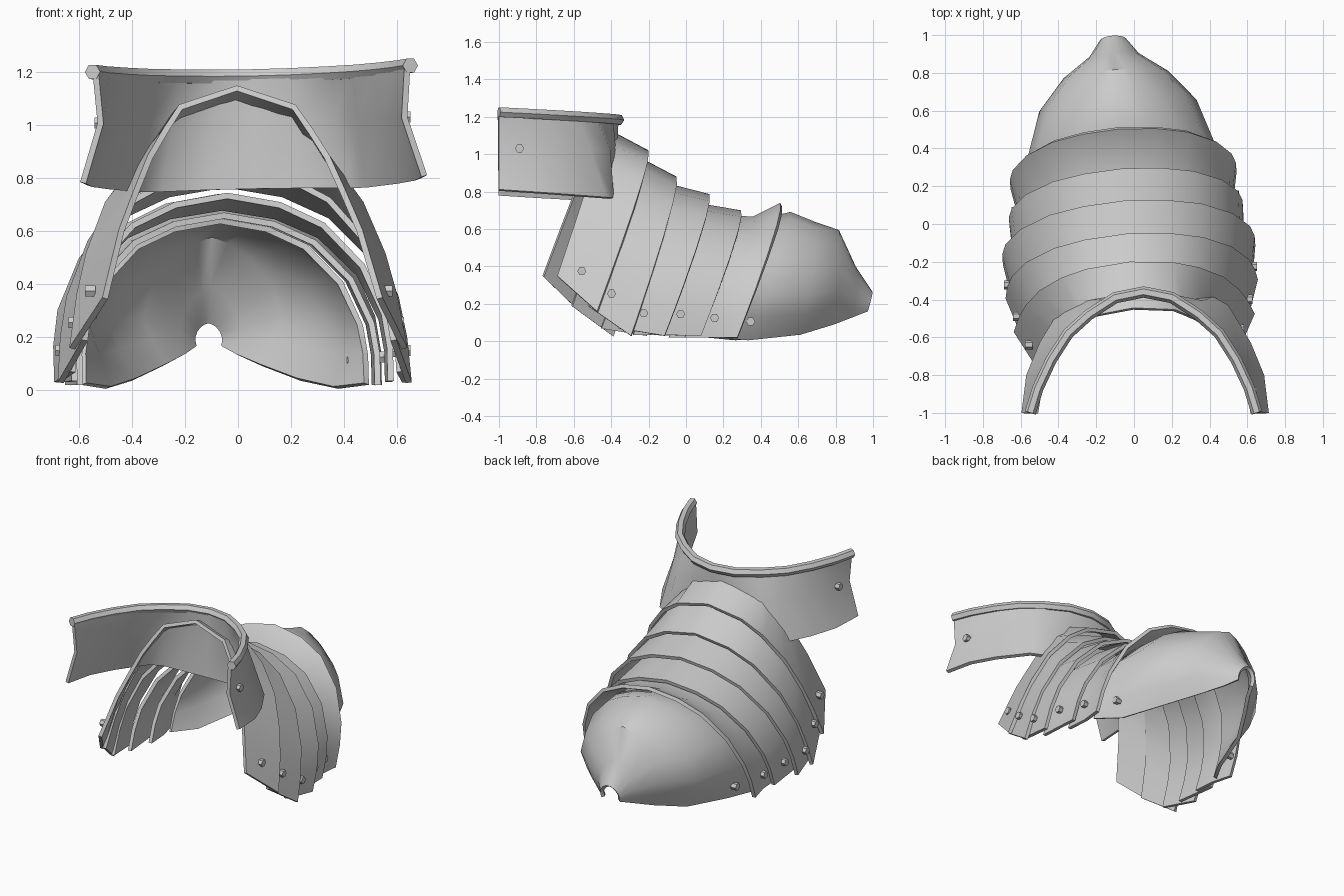
import bpy, math
from mathutils import Matrix, Vector
from mathutils.bvhtree import BVHTree

if "Cube" in bpy.data.objects:
    bpy.data.objects.remove(bpy.data.objects["Cube"])

steel = bpy.data.materials.new("steel_grey")
steel.use_nodes = True
steel.diffuse_color = (0.6, 0.6, 0.6, 1)
steel.node_tree.nodes["Principled BSDF"].inputs["Base Color"].default_value = (0.6, 0.6, 0.6, 1)

# The rump armour is turned slightly; the saddle band leans slightly
RUMP = Matrix.Translation((-0.038, 0, 0)) @ Matrix.Rotation(0.075, 4, "Z")
BAND = Matrix.Translation((0.075, 0, 0)) @ Matrix.Rotation(-0.02, 4, "Y")

# Half arches from crest to foot as (share of width, share of height)
ROUND = [(0, 1), (.33, .95), (.6, .84), (.84, .62), (.97, .36), (1, .18), (1, 0)]
POINTED = [(0, 1), (.415, .91), (.53, .8), (.65, .67), (.76, .5), (.87, .32), (1, 0)]


def mirrored(half):
    """Full row from one foot over the middle to the other."""
    return half[::-1] + [(-x, y, z) for x, y, z in half[1:]]


def arch(crest_y, crest_z, foot_x, foot_y, foot_z, point=0, bulge=0):
    half = []
    for (u0, v0), (u1, v1) in zip(ROUND, POINTED):
        u = u0 + (u1 - u0) * point
        v = v0 + (v1 - v0) * point
        u += bulge * u * math.sin(math.pi * v)
        half.append((u * foot_x, foot_y + (crest_y - foot_y) * v,
                     foot_z + (crest_z - foot_z) * v))
    return mirrored(half)


def finish(obj, angle):
    """Turn the object into a plain mesh and smooth it below the angle."""
    bpy.ops.object.select_all(action="DESELECT")
    obj.select_set(True)
    bpy.context.view_layer.objects.active = obj
    bpy.ops.object.convert(target="MESH")
    bpy.ops.object.shade_smooth_by_angle(angle=math.radians(angle))


def plate(name, rows, matrix, thickness=0.023):
    """Sheet of metal lofted through rows; returns a tree for seating rivets."""
    n = len(rows[0])
    verts = [matrix @ Vector(p) for row in rows for p in row]
    faces = [(r * n + i, (r + 1) * n + i, (r + 1) * n + i + 1, r * n + i + 1)
             for r in range(len(rows) - 1) for i in range(n - 1)]
    mesh = bpy.data.meshes.new(name)
    mesh.from_pydata(verts, [], faces)
    mesh.materials.append(steel)
    obj = bpy.data.objects.new(name, mesh)
    bpy.context.collection.objects.link(obj)
    solid = obj.modifiers.new("thickness", "SOLIDIFY")
    solid.thickness = thickness
    solid.offset = -1
    finish(obj, 40)
    return BVHTree.FromPolygons(verts, faces)


def rivets(name, tree, matrix, y, z):
    for side, label in ((1, "left"), (-1, "right")):
        start = matrix @ Vector((side * 2, y, z))
        hit = tree.ray_cast(start, matrix.to_3x3() @ Vector((-side, 0, 0)))[0]
        if hit is None:
            continue
        hit.x += side * 0.008
        bpy.ops.mesh.primitive_cylinder_add(vertices=6, radius=0.024, depth=0.04,
                                            location=hit, rotation=(0, math.pi / 2, 0))
        bpy.context.object.name = f"{name}_rivet_{label}"
        bpy.context.object.data.materials.append(steel)


# Overlapping lames: edges from front to rear, then rivet position
lames = [
    ([(-.445, 1.15, .53, -.73, .35, 1), (-.2, 1.02, .64, -.525, .16, .4)], (-.6, .375)),
    ([(-.3, 1.01, .595, -.57, .19, .35), (-.05, .88, .67, -.345, .03, .15)], (-.445, .255)),
    ([(-.14, .855, .63, -.41, .07, .08), (.125, .787, .67, -.165, .03)], (-.275, .15)),
    ([(.03, .745, .61, -.24, .035), (.295, .7, .62, .035, .03)], (-.075, .145)),
    ([(.2, .67, .575, -.05, .02), (.36, .668, .575, .1, .02), (.505, .74, .6, .23, .02)], (.11, .125)),
]
for number, (edges, spot) in enumerate(lames, 1):
    tree = plate(f"rump_lame_{number}", [arch(*e) for e in edges], RUMP)
    rivets(f"rump_lame_{number}", tree, RUMP, *spot)

# Rear shell tucked in below and closing down to the tail opening
shell = [
    (.39, .65, .545, .15, .02), (.56, .692, .44, .3, .005, 0, .18),
    (.7, .635, .32, .59, .035, 0, .38), (.82, .595, .19, .78, .09, 0, .55),
    (.91, .4, .11, .89, .13, 0, .25), (1, .265, .065, .97, .16, 0, .1),
]
tree = plate("rear_shell", [arch(*s) for s in shell], RUMP)
rivets("rear_shell", tree, RUMP, .31, .105)

# Curved saddle band: half plans of its top, waist and broad flared bottom
top_plan = [(0, -.36), (.15, -.39), (.29, -.48), (.4, -.58), (.49, -.72), (.56, -.87), (.6, -1)]
waist_plan = [(0, -.37), (.16, -.375), (.31, -.405), (.41, -.51), (.5, -.68), (.56, -.84), (.585, -1)]
bottom_plan = [(0, -.385), (.18, -.385), (.36, -.385), (.44, -.43), (.56, -.63), (.63, -.8), (.655, -1)]


def band_row(plan, z, slope):
    return mirrored([(x, y, z + slope * (-.37 - y)) for x, y in plan])


rim_row = band_row(top_plan, 1.185, .045)
tree = plate("saddle_band", [rim_row, band_row(waist_plan, 1.02, 0),
                             band_row(bottom_plan, .758, .065)], BAND)
rivets("saddle_band", tree, BAND, -.89, 1.02)

# Hexagonal rolled rim along the top of the band
curve = bpy.data.curves.new("band_rim", "CURVE")
curve.dimensions = "3D"
curve.bevel_depth = 0.03
curve.bevel_resolution = 1
curve.use_fill_caps = True
spline = curve.splines.new("POLY")
spline.points.add(len(rim_row) - 1)
for point, p in zip(spline.points, rim_row):
    point.co = (*(BAND @ Vector(p)), 1)
curve.materials.append(steel)
rim = bpy.data.objects.new("band_rim", curve)
bpy.context.collection.objects.link(rim)
finish(rim, 30)
